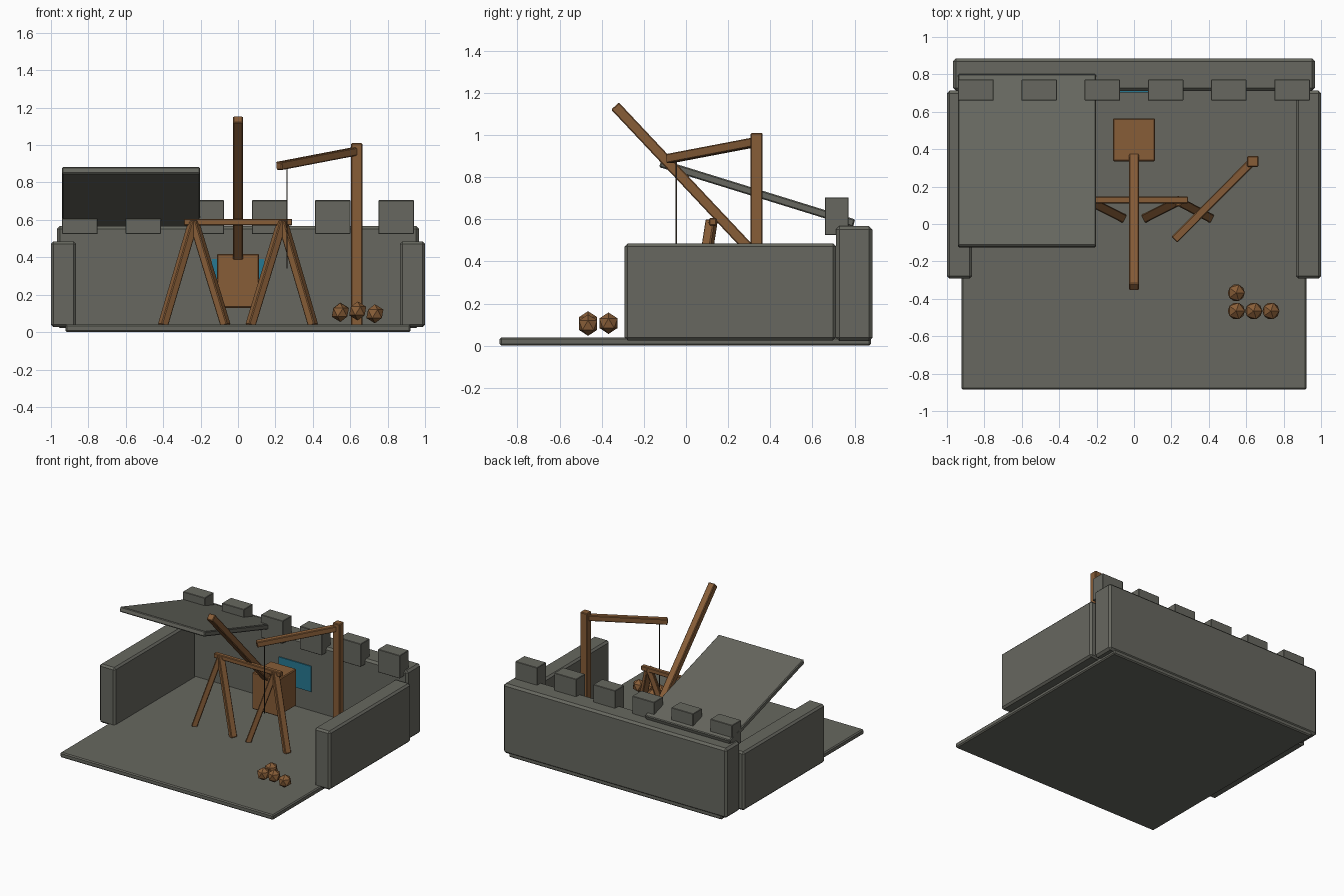
import bpy, bmesh
from mathutils import Vector, Matrix

if "Cube" in bpy.data.objects:
    bpy.data.objects.remove(bpy.data.objects["Cube"])


def material(name, rgb):
    m = bpy.data.materials.new(name)
    m.diffuse_color = (*rgb, 1)
    m.use_nodes = True
    m.node_tree.nodes["Principled BSDF"].inputs["Base Color"].default_value = m.diffuse_color
    return m


STONE = material("grey stone", (0.135, 0.137, 0.115))
WOOD = material("brown wood", (0.245, 0.110, 0.039))
BLUE = material("blue panel", (0.020, 0.190, 0.290))
ROPE = material("dark rope", (0.035, 0.025, 0.018))


def finish(name, bm, mat, matrix=Matrix(), bevel=0.0):
    me = bpy.data.meshes.new(name)
    if bevel:
        bmesh.ops.bevel(bm, geom=bm.edges[:], offset=bevel, segments=1,
                        affect='EDGES', profile=0.5)
    bm.to_mesh(me)
    bm.free()
    me.materials.append(mat)
    ob = bpy.data.objects.new(name, me)
    ob.matrix_world = matrix
    bpy.context.collection.objects.link(ob)
    return ob


def cuboid(size):
    bm = bmesh.new()
    bmesh.ops.create_cube(bm, size=1)
    bmesh.ops.scale(bm, vec=size, verts=bm.verts)
    return bm


def box(name, x, y, z, mat, bevel=0.0):
    """Axis-aligned box given by (min, max) ranges."""
    size = [r[1] - r[0] for r in (x, y, z)]
    mid = Vector([(r[0] + r[1]) / 2 for r in (x, y, z)])
    return finish(name, cuboid(size), mat, Matrix.Translation(mid), bevel)


def beam(name, a, b, width, depth, mat=WOOD, bevel=0.005):
    """Square-section timber running from point a to point b."""
    a, b = Vector(a), Vector(b)
    d = b - a
    m = Matrix.Translation((a + b) / 2) @ d.to_track_quat('Z', 'Y').to_matrix().to_4x4()
    return finish(name, cuboid((width, depth, d.length)), mat, m, bevel)


# Stone floor and walls
box("floor", (-0.923, 0.923), (-0.885, 0.878), (0, 0.04), STONE, 0.008)
box("back_wall", (-0.968, 0.968), (0.712, 0.885), (0.022, 0.568), STONE, 0.016)
for side, x in (("left", (-1.0, -0.865)), ("right", (0.865, 1.0))):
    box(side + "_wall", x, (-0.292, 0.713), (0.026, 0.485), STONE, 0.014)

# Battlements along the back wall
for i in range(6):
    x = -0.845 + 0.338 * i
    box(f"merlon_{i + 1}", (x - 0.095, x + 0.095), (0.66, 0.772), (0.525, 0.705), STONE, 0.003)

# Sloping roof slab over the left half
roof_matrix = Matrix.Translation((-0.572, 0.338, 0.724)) @ Matrix.Rotation(-0.3, 4, 'X')
finish("roof_slab", cuboid((0.737, 0.963, 0.038)), STONE, roof_matrix, 0.006)

# Blue panel on the back wall
box("wall_panel", (-0.14, 0.14), (0.704, 0.716), (0.19, 0.39), BLUE)

# Trestle frames carrying the axle
for side, s in (("left", -1), ("right", 1)):
    top = (s * 0.237, 0.122, 0.595)
    beam(side + "_outer_leg", (s * 0.402, 0.035, 0.035), top, 0.048, 0.042)
    beam(side + "_inner_leg", (s * 0.066, 0.035, 0.035), top, 0.048, 0.042)
beam("axle", (-0.29, 0.128, 0.588), (0.29, 0.128, 0.588), 0.036, 0.036)

# Throwing arm and counterweight
beam("throwing_arm", (0, -0.337, 1.138), (0, 0.44, 0.312), 0.054, 0.05)
box("counterweight", (-0.113, 0.113), (0.335, 0.565), (0.13, 0.418), WOOD, 0.006)

# Crane with hanging rope
box("crane_post", (0.605, 0.665), (0.306, 0.364), (0.03, 1.01), WOOD, 0.005)
beam("crane_jib", (0.635, 0.337, 0.968), (0.218, -0.082, 0.888), 0.044, 0.044)
box("crane_rope", (0.258, 0.265), (-0.049, -0.042), (0.34, 0.89), ROPE)

# Pile of round shot
for i, p in enumerate([(0.547, -0.465, 0.105), (0.64, -0.465, 0.113),
                       (0.732, -0.465, 0.098), (0.547, -0.368, 0.107)]):
    bm = bmesh.new()
    bmesh.ops.create_icosphere(bm, subdivisions=1, radius=0.051)
    finish(f"shot_{i + 1}", bm, WOOD, Matrix.Translation(p))
